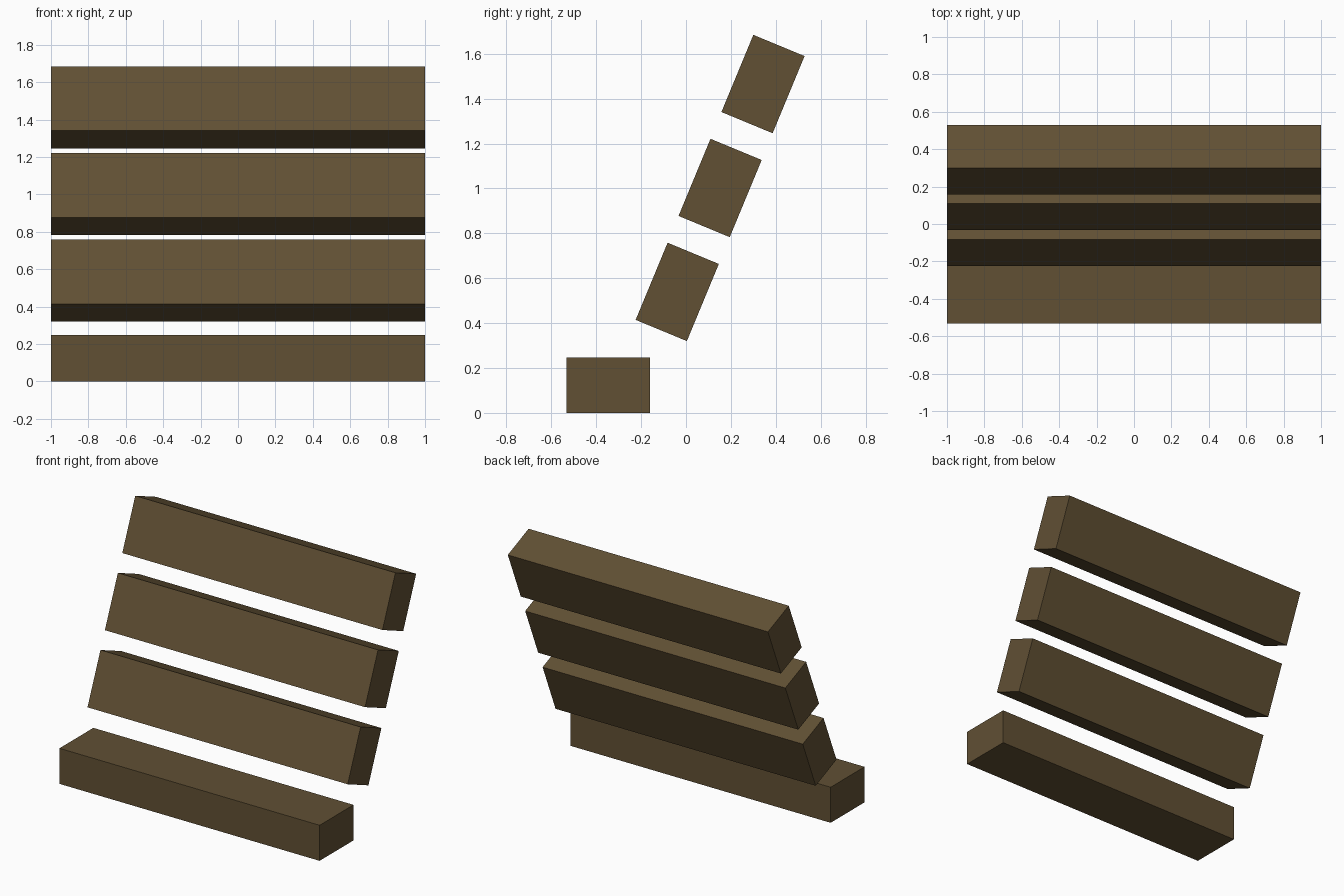
import bpy
import math

cube = bpy.data.objects.get("Cube")
if cube:
    bpy.data.objects.remove(cube, do_unlink=True)

LENGTH, WIDTH, THICK = 2.0, 0.372, 0.247
LEAN = math.radians(-22.5)

# Single brown wood colour
wood = bpy.data.materials.new("brown_wood")
wood.use_nodes = True
colour = (0.119, 0.080, 0.034, 1.0)
wood.diffuse_color = colour
wood.node_tree.nodes["Principled BSDF"].inputs["Base Color"].default_value = colour


def beam(name, y, z, depth, height, tilt=0.0):
    """Full-length box beam centred at (0, y, z), tilted about x."""
    bpy.ops.mesh.primitive_cube_add(size=1, location=(0, y, z))
    ob = bpy.context.object
    ob.name = name
    ob.scale = (LENGTH, depth, height)
    bpy.ops.object.transform_apply(location=False, rotation=False, scale=True)
    ob.rotation_euler.x = tilt
    ob.data.materials.append(wood)
    return ob


# Flat beam on the ground
beam("base_beam", -0.346, THICK / 2, WIDTH, THICK)

# Three leaning slats, stepping up and back
for i, name in enumerate(("lower_slat", "middle_slat", "upper_slat")):
    beam(name, -0.039 + 0.191 * i, 0.539 + 0.463 * i, THICK, WIDTH, LEAN)
